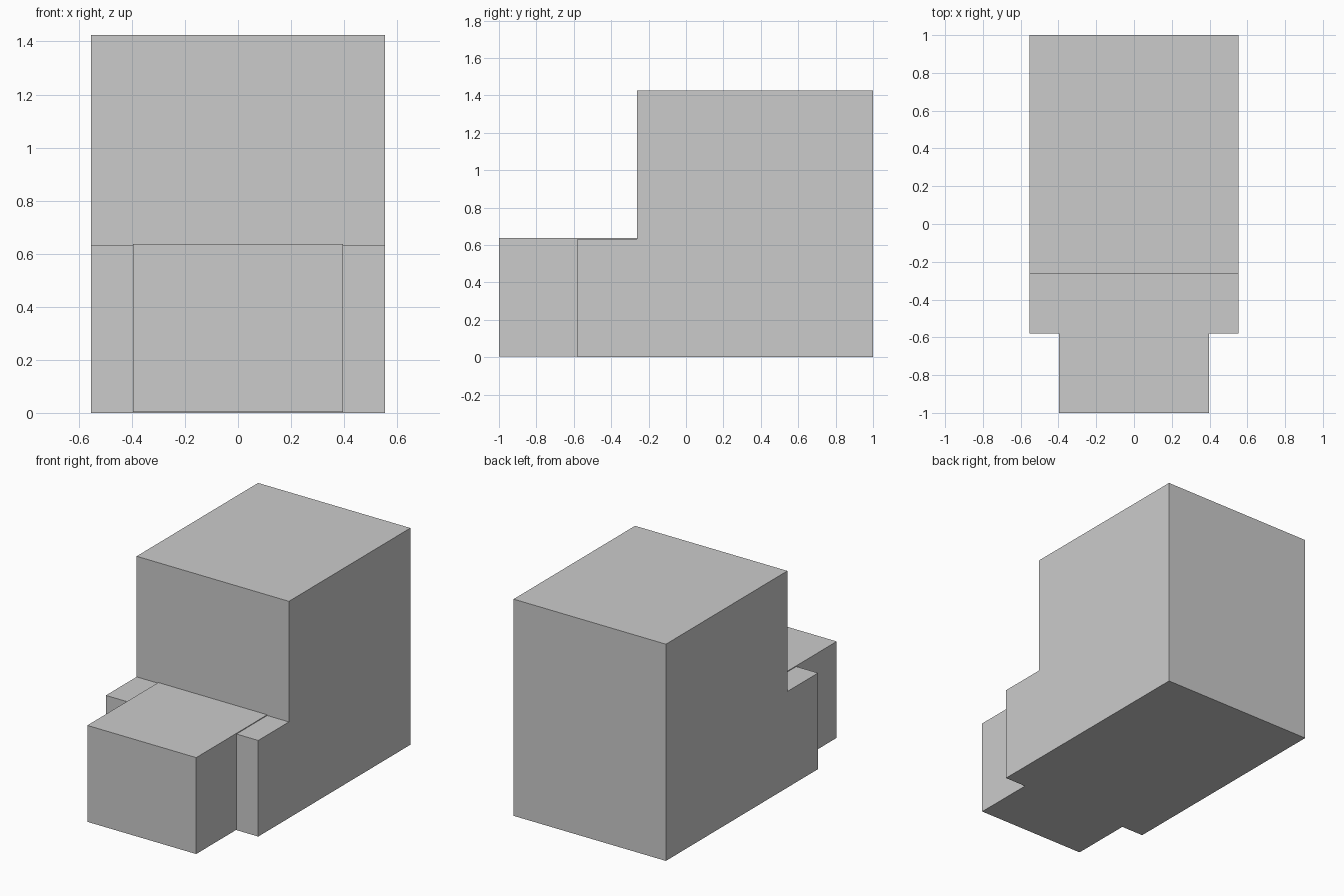
import bpy, bmesh

if "Cube" in bpy.data.objects:
    bpy.data.objects.remove(bpy.data.objects["Cube"])


def extrude_profile(name, profile, half_width):
    """Extrude a (y, z) side profile symmetrically across x."""
    bm = bmesh.new()
    face = bm.faces.new([bm.verts.new((-half_width, y, z)) for y, z in profile])
    new = bmesh.ops.extrude_face_region(bm, geom=[face])["geom"]
    bmesh.ops.translate(bm, vec=(2 * half_width, 0, 0),
                        verts=[v for v in new if isinstance(v, bmesh.types.BMVert)])
    bmesh.ops.recalc_face_normals(bm, faces=bm.faces)
    mesh = bpy.data.meshes.new(name)
    bm.to_mesh(mesh)
    bm.free()
    obj = bpy.data.objects.new(name, mesh)
    bpy.context.collection.objects.link(obj)
    return obj


# Stepped main body: tall rear with a low ledge in front
body = extrude_profile("stepped_body", [
    (1, 0), (1, 1.425), (-0.262, 1.425), (-0.262, 0.632), (-0.581, 0.632), (-0.581, 0)], 0.554)

# Narrower front block, running back over the ledge into the tall part
block = extrude_profile("front_block", [
    (-0.2, 0.003), (-0.2, 0.637), (-1, 0.637), (-1, 0.003)], 0.396)

# Merge the block into the body as one closed shell
union = body.modifiers.new("join_front_block", "BOOLEAN")
union.operation = "UNION"
union.solver = "EXACT"
union.object = block
bpy.context.view_layer.objects.active = body
bpy.ops.object.modifier_apply(modifier=union.name)
bpy.data.objects.remove(block)
